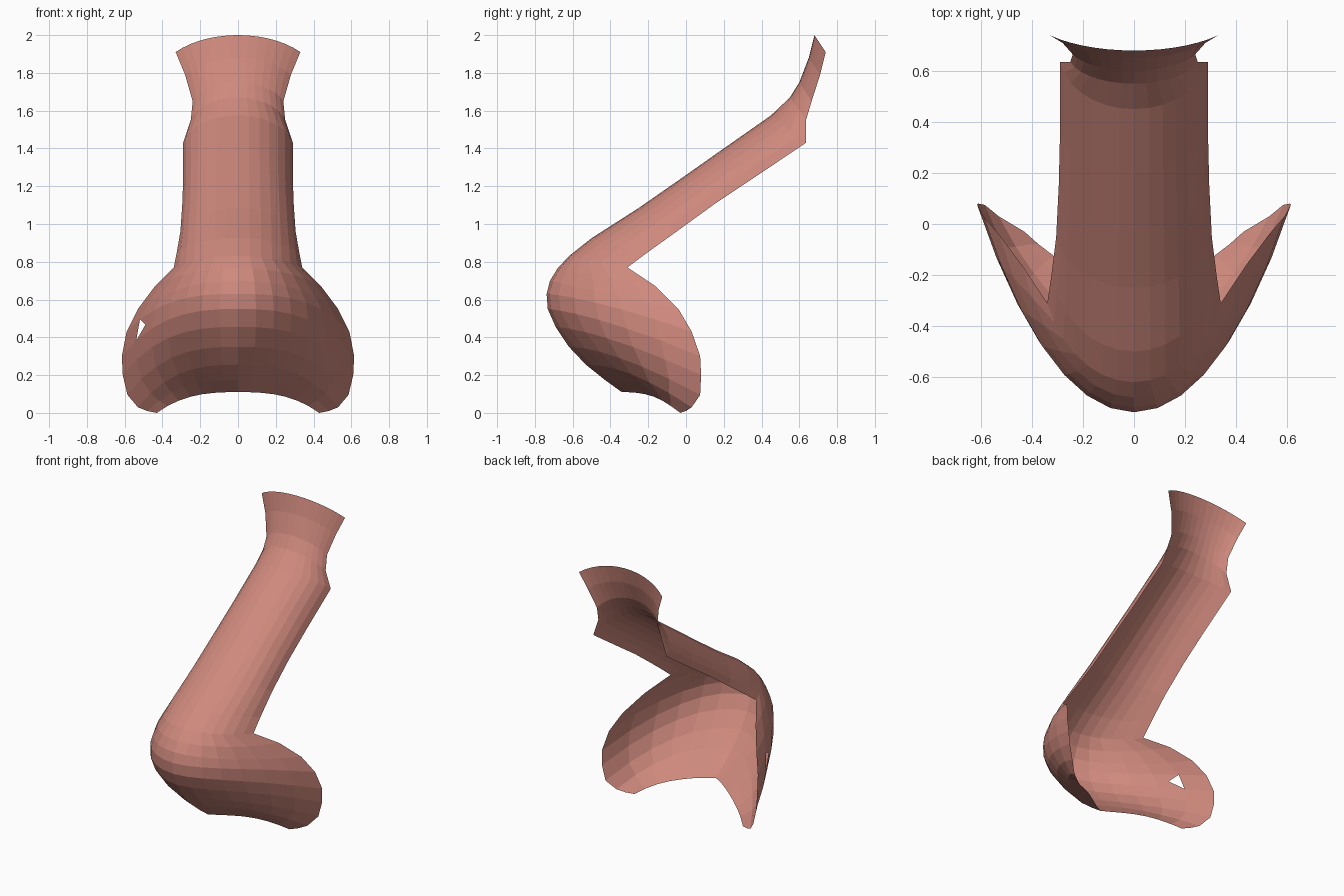
import bpy, bmesh, math

if "Cube" in bpy.data.objects:
    bpy.data.objects.remove(bpy.data.objects["Cube"])

# Rows from the top rim to the nostril rim:
# centre y, centre z, edge x, edge y, edge z, roundness of the arch
ROWS = [
    (.68, 2.0, .33, .74, 1.91, .9), (.65, 1.88, .28, .71, 1.79, 1.0),
    (.60, 1.75, .24, .665, 1.65, 1.2), (.55, 1.67, .25, .635, 1.55, 1.3),
    (.45, 1.575, .29, .635, 1.43, 1.4), (.20, 1.40, .29, .36, 1.245, 1.4),
    (-.02, 1.245, .295, .15, 1.105, 1.4), (-.25, 1.085, .305, -.05, .96, 1.4),
    (-.50, .925, .325, -.21, .845, 1.3), (-.62, .83, .34, -.31, .77, 1.2),
    (-.68, .765, .44, -.16, .67, 1.1), (-.72, .70, .53, -.04, .55, .9),
    (-.738, .63, .59, .03, .43, .75), (-.732, .55, .615, .075, .30, .7),
    (-.69, .455, .61, .08, .2, .7), (-.62, .35, .585, .075, .095, .7),
    (-.53, .255, .53, .03, .03, .65), (-.43, .175, .48, .0, .01, .6),
    (-.34, .11, .43, -.03, .0, .5),
]
HALF = 7  # facets on each side of the centre line


def row_point(row, i):
    """Point i (-HALF..HALF) on the arch of a row."""
    cy, cz, ex, ey, ez, k = row
    t = i / HALF
    a = math.sin(k * t) / math.sin(k)
    d = (1 - math.cos(k * t)) / (1 - math.cos(k))
    # the nostril wings stay high and roll down near their back edge
    drop = d ** 1.35 if cz < .68 else d
    # valley under the tip, in front of each wing
    low = min(1, max(0, (.5 - cz) / .3)) * math.sin(math.pi * abs(t))
    return (ex * a, cy + (ey - cy) * d + .07 * low, cz + (ez - cz) * drop)


# Open nose shell
bm = bmesh.new()
grid = [[bm.verts.new(row_point(r, i)) for i in range(-HALF, HALF + 1)] for r in ROWS]
tear = None
for n, (upper, lower) in enumerate(zip(grid, grid[1:])):
    for i in range(2 * HALF):
        f = bm.faces.new((upper[i], lower[i], lower[i + 1], upper[i + 1]))
        if (n, i) == (12, 1):
            tear = f

# Small tear in the left wing
parts = bmesh.ops.poke(bm, faces=[tear])["faces"]
hole = min(parts, key=lambda f: f.calc_center_median().x)
bmesh.ops.delete(bm, geom=[hole], context='FACES_ONLY')

mesh = bpy.data.meshes.new("nose")
bm.to_mesh(mesh)
bm.free()
nose = bpy.data.objects.new("nose", mesh)
bpy.context.collection.objects.link(nose)

skin = bpy.data.materials.new("skin pink")
skin.diffuse_color = (.62, .25, .205, 1)
skin.use_nodes = True
skin.node_tree.nodes["Principled BSDF"].inputs["Base Color"].default_value = skin.diffuse_color
mesh.materials.append(skin)
